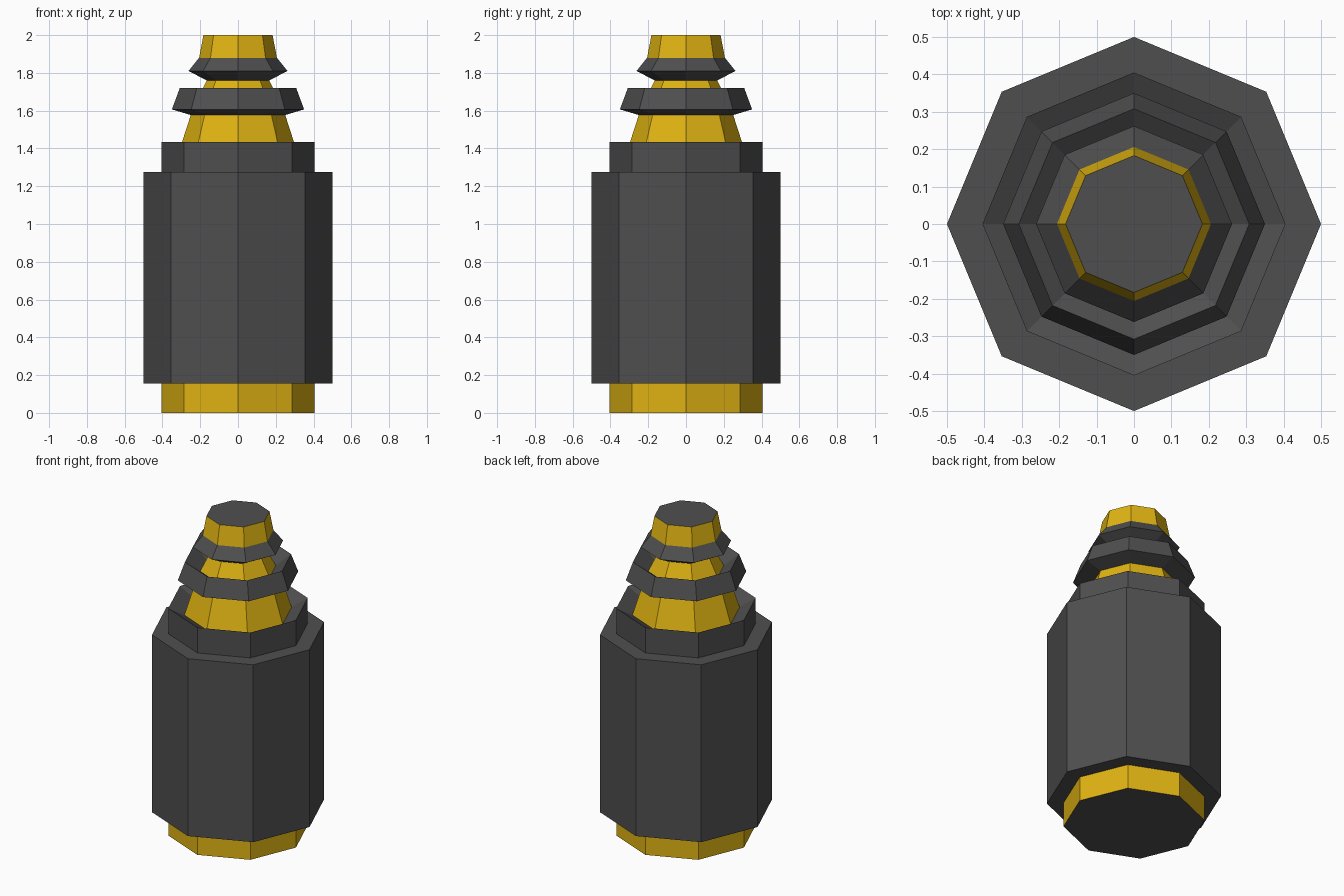
import bpy
import bmesh
from math import cos, sin, pi

if "Cube" in bpy.data.objects:
    bpy.data.objects.remove(bpy.data.objects["Cube"])

SIDES = 8


def material(name, rgb):
    m = bpy.data.materials.new(name)
    m.diffuse_color = (*rgb, 1.0)
    m.use_nodes = True
    m.node_tree.nodes["Principled BSDF"].inputs["Base Color"].default_value = m.diffuse_color
    return m


yellow = material("yellow", (0.74, 0.45, 0.006))
grey = material("dark grey", (0.078, 0.078, 0.078))


def lathe(name, profile, mat, cap=None):
    """Eight-sided shell through (radius, z) points, listed upwards on the outside."""
    bm = bmesh.new()
    rings = [[bm.verts.new((r * cos(2 * pi * k / SIDES), r * sin(2 * pi * k / SIDES), z))
              for k in range(SIDES)] for r, z in profile]
    for low, high in zip(rings, rings[1:]):
        for k in range(SIDES):
            n = (k + 1) % SIDES
            bm.faces.new((low[k], low[n], high[n], high[k]))
    if cap == "up":
        bm.faces.new(rings[-1])
    elif cap == "down":
        bm.faces.new(rings[0][::-1])
    mesh = bpy.data.meshes.new(name)
    bm.to_mesh(mesh)
    bm.free()
    mesh.materials.append(mat)
    obj = bpy.data.objects.new(name, mesh)
    bpy.context.collection.objects.link(obj)
    return obj


# Foot: dark underside and yellow band
lathe("foot_underside", [(0.405, 0)], grey, "down")
lathe("foot_band", [(0.405, 0), (0.405, 0.155)], yellow)

# Main barrel with stepped shoulder, its top dished in towards the cone
lathe("barrel", [(0.405, 0.155), (0.5, 0.155), (0.5, 1.275), (0.405, 1.275),
                 (0.405, 1.435), (0.312, 1.385)], grey)

# Tapered neck with two flared collars
lathe("lower_cone", [(0.312, 1.385), (0.25, 1.577)], yellow)
lathe("lower_collar", [(0.25, 1.577), (0.35, 1.607), (0.308, 1.72), (0.22, 1.655)], grey)
lathe("middle_cone", [(0.22, 1.655), (0.165, 1.76)], yellow)
lathe("upper_collar", [(0.165, 1.76), (0.262, 1.81), (0.206, 1.88)], grey)

# Tip
lathe("tip_band", [(0.206, 1.88), (0.183, 2.0)], yellow)
lathe("tip_cap", [(0.183, 2.0)], grey, "up")
